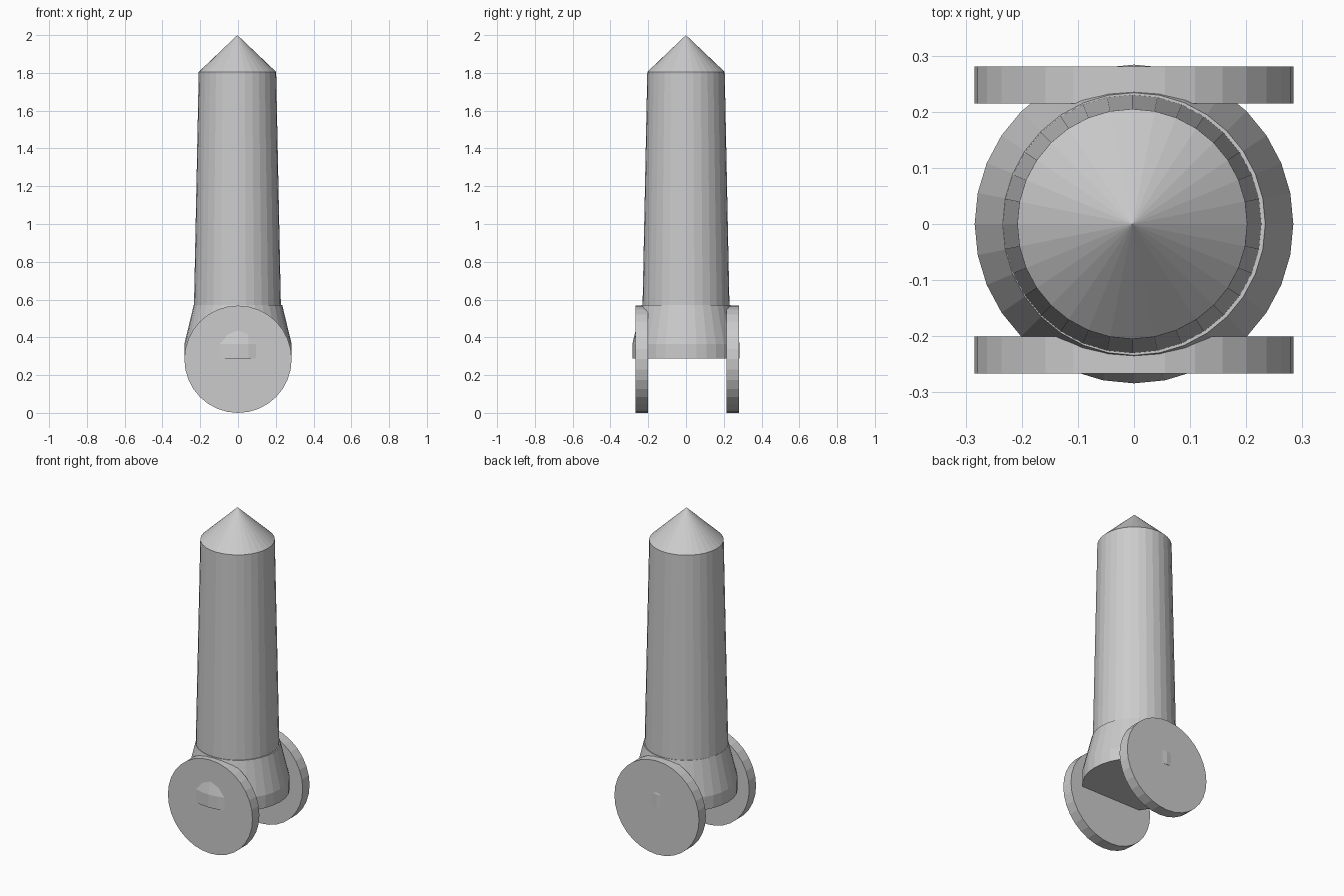
import bpy, bmesh, math
from mathutils import Matrix

if "Cube" in bpy.data.objects:
    bpy.data.objects.remove(bpy.data.objects["Cube"])

SIDES = 32


def lathe(name, profile, loc=(0, 0, 0), rot=Matrix.Identity(4)):
    """Closed flat-shaded solid from (radius, height) rings; radius 0 makes a tip."""
    bm = bmesh.new()
    rings = []
    for r, z in profile:
        if r == 0:
            rings.append([bm.verts.new((0, 0, z))])
        else:
            rings.append([bm.verts.new((r * math.cos(2 * math.pi * i / SIDES),
                                        r * math.sin(2 * math.pi * i / SIDES), z))
                          for i in range(SIDES)])
    for a, b in zip(rings, rings[1:]):
        for i in range(SIDES):
            j = (i + 1) % SIDES
            if len(b) == 1:
                bm.faces.new((a[i], a[j], b[0]))
            else:
                bm.faces.new((a[i], a[j], b[j], b[i]))
    bm.faces.new(rings[0][::-1])
    if len(rings[-1]) > 1:
        bm.faces.new(rings[-1])
    bm.transform(rot)
    mesh = bpy.data.meshes.new(name)
    bm.to_mesh(mesh)
    bm.free()
    obj = bpy.data.objects.new(name, mesh)
    obj.location = loc
    bpy.context.collection.objects.link(obj)
    return obj


# Flared base collar with a short straight skirt
lathe("base_collar", [(0.284, 0.287), (0.284, 0.365), (0.234, 0.572)])

# Tapered barrel, set very slightly to the left
lathe("barrel", [(0.23, 0.57), (0.205, 1.805)], loc=(-0.003, 0, 0))

# Pointed tip
lathe("cone_tip", [(0.205, 1.805), (0, 2.0)], loc=(-0.003, 0, 0))

# Front and back wheels, axles along y
turn = Matrix.Rotation(math.radians(90), 4, 'X')
for name, y in (("front_wheel", -0.2335), ("back_wheel", 0.248)):
    lathe(name, [(0.284, -0.033), (0.284, 0.033)], loc=(0, y, 0.284), rot=turn)
